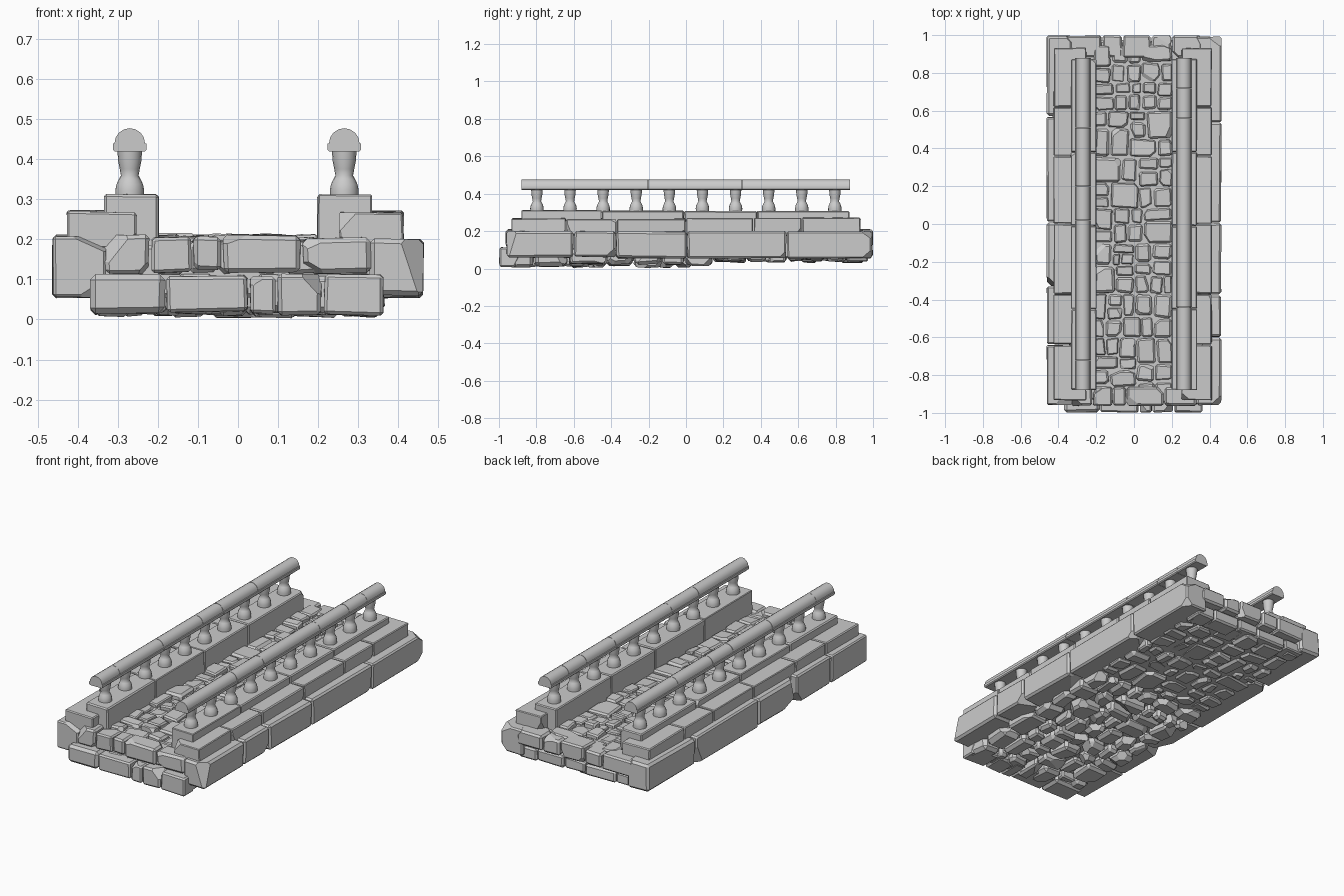
import bpy, bmesh, math, random
from mathutils import Vector, Matrix

if "Cube" in bpy.data.objects:
    bpy.data.objects.remove(bpy.data.objects["Cube"])

random.seed(7)
R = random.uniform


def finish(name, bm, smooth=False):
    bmesh.ops.recalc_face_normals(bm, faces=bm.faces)
    me = bpy.data.meshes.new(name)
    bm.to_mesh(me)
    bm.free()
    ob = bpy.data.objects.new(name, me)
    bpy.context.collection.objects.link(ob)
    if smooth:
        bpy.ops.object.select_all(action='DESELECT')
        ob.select_set(True)
        bpy.context.view_layer.objects.active = ob
        bpy.ops.object.shade_smooth_by_angle(angle=math.radians(40))
    return ob


def stone(target, x, y, z, jitter=0.006, bevel=0.1, chips=2, chip=0.16, turn=0.0):
    """Chiselled block: jittered box, chamfered edges, a few corners sliced off."""
    bm = bmesh.new()
    bmesh.ops.create_cube(bm, size=1)
    size = Vector((x[1] - x[0], y[1] - y[0], z[1] - z[0]))
    mid = Vector((x[0] + x[1], y[0] + y[1], z[0] + z[1])) / 2
    for v in bm.verts:
        v.co = Vector([math.copysign(s / 2 - R(0, jitter), c) for s, c in zip(size, v.co)])
    bmesh.ops.bevel(bm, geom=bm.edges[:], offset=min(size) * bevel * R(0.6, 1.3),
                    segments=1, affect='EDGES')
    for _ in range(chips):
        corner = Vector([random.choice((-1, 1)) * s / 2 for s in size])
        n = Vector([math.copysign(R(0.25, 1), c) for c in corner]).normalized()
        p = corner - n * min(size) * chip * R(1.2, 2.6)
        bmesh.ops.bisect_plane(bm, geom=bm.verts[:] + bm.edges[:] + bm.faces[:],
                               plane_co=p, plane_no=n, clear_outer=True)
        bmesh.ops.holes_fill(bm, edges=[e for e in bm.edges if e.is_boundary], sides=0)
    bmesh.ops.transform(bm, verts=bm.verts,
                        matrix=Matrix.Translation(mid) @ Matrix.Rotation(turn, 4, 'Z'))
    bmesh.ops.recalc_face_normals(bm, faces=bm.faces)
    tmp = bpy.data.meshes.new("tmp")
    bm.to_mesh(tmp)
    bm.free()
    target.from_mesh(tmp)
    bpy.data.meshes.remove(tmp)


def pairs(cuts):
    return list(zip(cuts[:-1], cuts[1:]))


def course(name, cuts, x, z, **kw):
    """Row of blocks running along y."""
    bm = bmesh.new()
    for a, b in pairs(cuts):
        stone(bm, x, (a, b), (z[0] + R(0, 0.008), z[1] - R(0, 0.006)), **kw)
    return finish(name, bm)


def end_row(name, cuts, y, z, **kw):
    """Row of blocks running along x."""
    bm = bmesh.new()
    for a, b in pairs(cuts):
        stone(bm, (a, b), y, (z[0] + R(0, 0.012), z[1] - R(0, 0.01)), **kw)
    return finish(name, bm)


def split(x0, x1, y0, y1, limit):
    """Random subdivision of a rectangle into paving cells."""
    w, h = x1 - x0, y1 - y0
    if max(w, h) < limit * R(0.85, 1.45):
        return [(x0, x1, y0, y1)]
    t = R(0.36, 0.64)
    if w > h:
        m = x0 + w * t
        return split(x0, m, y0, y1, limit) + split(m, x1, y0, y1, limit)
    m = y0 + h * t
    return split(x0, x1, y0, m, limit) + split(x0, x1, m, y1, limit)


# mortar core behind the stones
core = bmesh.new()
stone(core, (-0.34, 0.34), (-0.93, 0.94), (0.055, 0.185), jitter=0, chips=0)
finish("core", core)

# deck paving on top
deck = bmesh.new()
for x0, x1, y0, y1 in split(-0.215, 0.205, -0.95, 0.95, 0.125):
    stone(deck, (x0, x1), (y0, y1), (0.11, R(0.196, 0.217)),
          jitter=0.01, bevel=0.11, chips=3, chip=0.14, turn=R(-0.06, 0.06))
finish("deck_paving", deck)

# rough cobbles underneath, slightly higher toward the back
under = bmesh.new()
for x0, x1, y0, y1 in split(-0.37, 0.365, -0.96, 0.96, 0.15):
    low = R(0.0, 0.02) if y0 < 0.12 else R(0.025, 0.045)
    stone(under, (x0, x1), (y0, y1), (low, 0.115),
          jitter=0.014, bevel=0.17, chips=4, chip=0.2, turn=R(-0.1, 0.1))
finish("underside_cobbles", under)

# end faces, two layers each
end_row("front_lower_row", [-0.37, -0.18, 0.027, 0.095, 0.212, 0.365],
        (-1.0, -0.86), (0.005, 0.115), bevel=0.12)
end_row("front_upper_row", [-0.335, -0.22, -0.115, -0.04, 0.16, 0.335],
        (-0.965, -0.86), (0.11, 0.215), bevel=0.1)
end_row("back_lower_row", [-0.365, -0.24, -0.05, 0.08, 0.25, 0.365],
        (0.86, 0.975), (0.035, 0.115), bevel=0.12)
end_row("back_upper_row", [-0.36, -0.17, -0.06, 0.09, 0.2, 0.36],
        (0.88, 1.0), (0.11, 0.21), bevel=0.1)

# stepped kerb courses on both sides
outer = {1: [-0.96, -0.6, -0.375, 0.005, 0.54, 0.995],
         -1: [-0.96, -0.64, -0.33, 0.012, 0.57, 1.0]}
middle = [-0.935, -0.64, -0.37, 0.0, 0.36, 0.62, 0.935]
inner = [-0.88, -0.45, -0.01, 0.38, 0.875]


def span(s, a, b):
    return (a, b) if s > 0 else (-b, -a)


for s, side in ((1, "right"), (-1, "left")):
    course(side + "_outer_course", outer[s], span(s, 0.325, 0.465),
           (0.05, 0.205 if s > 0 else 0.215), bevel=0.07, chips=2, chip=0.13)
    course(side + "_middle_course", middle, span(s, 0.25, 0.415 if s > 0 else 0.428),
           (0.17, 0.274), bevel=0.05, chips=2, chip=0.13)
    course(side + "_inner_course", inner, span(s, 0.197, 0.335),
           (0.115, 0.314), jitter=0.003, bevel=0.035, chips=1, chip=0.06)

# balustrade: turned posts and a domed handrail in segments
post_profile = [(0.035, 0.30), (0.036, 0.322), (0.033, 0.337), (0.027, 0.35),
                (0.022, 0.359), (0.025, 0.375), (0.029, 0.395), (0.031, 0.424)]
rail_profile = [(-0.037, 0.419), (0.037, 0.419), (0.042, 0.424), (0.042, 0.438)]
rail_profile += [(0.038 * math.cos(math.pi * i / 8), 0.439 + 0.038 * math.sin(math.pi * i / 8))
                 for i in range(9)]
rail_profile += [(-0.042, 0.438), (-0.042, 0.424)]
SIDES = 16

for side, cx, joints in (("right", 0.265, [-0.88, -0.44, -0.2, 0.3, 0.56, 0.72, 0.88]),
                         ("left", -0.27, [-0.88, -0.72, -0.33, 0.02, 0.2, 0.51, 0.88])):
    posts = bmesh.new()
    for k in range(10):
        cy = -0.797 + k * 0.177
        rings = [[posts.verts.new((cx + r * math.cos(2 * math.pi * i / SIDES),
                                   cy + r * math.sin(2 * math.pi * i / SIDES), z))
                  for i in range(SIDES)] for r, z in post_profile]
        for lo, hi in pairs(rings):
            for i in range(SIDES):
                j = (i + 1) % SIDES
                posts.faces.new((lo[i], lo[j], hi[j], hi[i]))
        posts.faces.new(rings[0][::-1])
        posts.faces.new(rings[-1])
    finish(side + "_balusters", posts, smooth=True)

    rail = bmesh.new()
    for a, b in pairs(joints):
        ends = [[rail.verts.new((cx + px, y, pz)) for px, pz in rail_profile]
                for y in (a, b - 0.002)]
        n = len(rail_profile)
        for i in range(n):
            j = (i + 1) % n
            rail.faces.new((ends[0][i], ends[0][j], ends[1][j], ends[1][i]))
        rail.faces.new(ends[0])
        rail.faces.new(ends[1][::-1])
    finish(side + "_handrail", rail, smooth=True)
